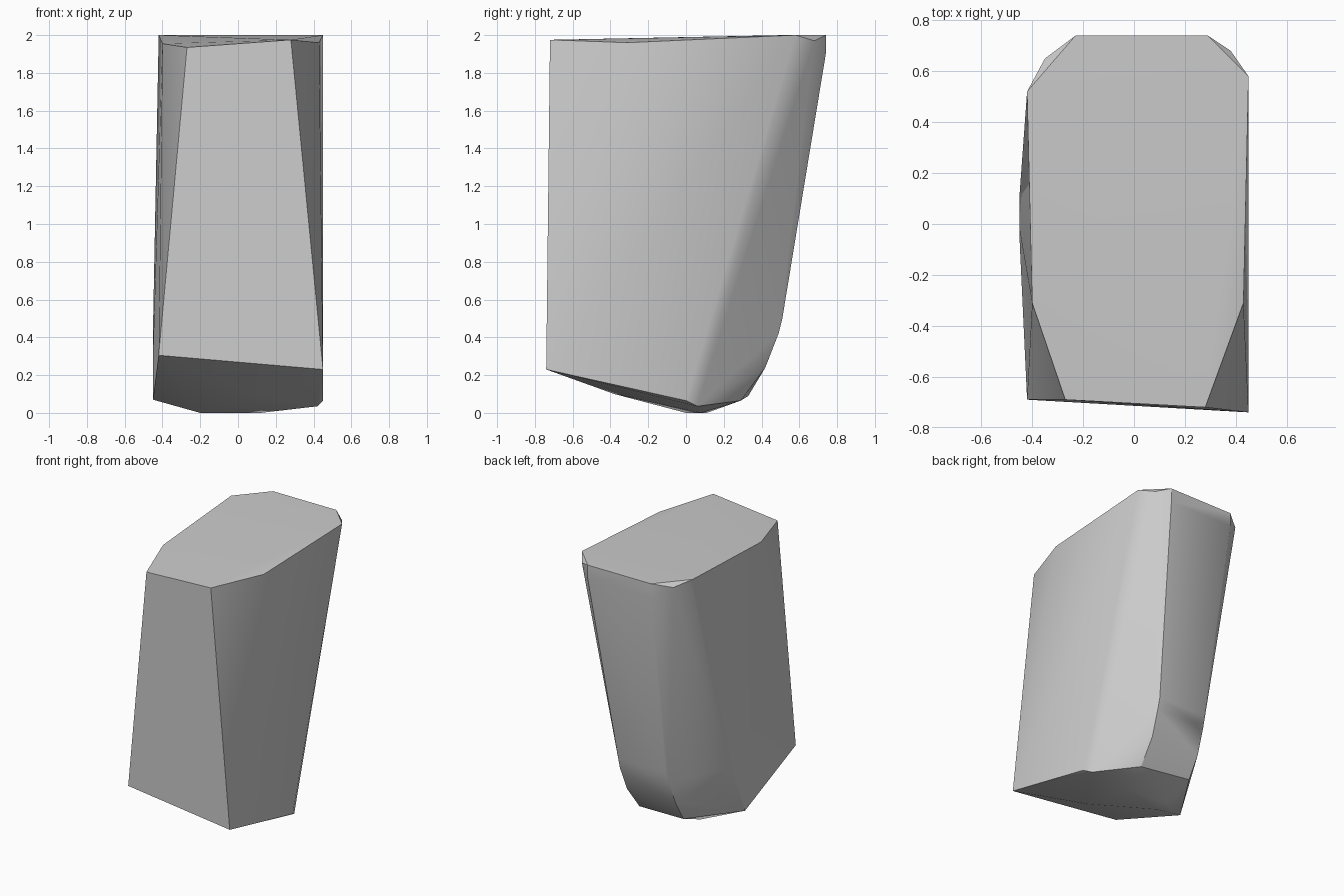
import bpy
import bmesh
from math import radians

default_cube = bpy.data.objects.get("Cube")
if default_cube:
    bpy.data.objects.remove(default_cube, do_unlink=True)


def make_material(name, colour):
    material = bpy.data.materials.new(name)
    material.use_nodes = True
    material.diffuse_color = colour
    material.node_tree.nodes["Principled BSDF"].inputs["Base Color"].default_value = colour
    return material


def make_hull(name, corner_groups, material):
    """Wrap a convex skin round the corner points and merge flat facets."""
    bm = bmesh.new()
    for group in corner_groups:
        for corner in group:
            bm.verts.new(corner)
    hull = bmesh.ops.convex_hull(bm, input=bm.verts[:])
    spare = [v for v in hull["geom_interior"] if isinstance(v, bmesh.types.BMVert)]
    bmesh.ops.delete(bm, geom=spare, context="VERTS")
    bmesh.ops.dissolve_limit(bm, angle_limit=radians(1),
                             verts=bm.verts[:], edges=bm.edges[:])
    bmesh.ops.recalc_face_normals(bm, faces=bm.faces[:])
    mesh = bpy.data.meshes.new(name)
    bm.to_mesh(mesh)
    bm.free()
    mesh.materials.append(material)
    block = bpy.data.objects.new(name, mesh)
    bpy.context.collection.objects.link(block)
    return block


# Slightly tilted top with clipped corners
top_rim = [
    (-.42, .52, 2), (-.23, .74, 2), (.29, .74, 2), (.45, .58, 2),
    (.43, -.31, 1.96), (.28, -.72, 1.975),
    (-.27, -.69, 1.935), (-.4, -.31, 1.955),
]

# Small chips below the rear top corners
rear_chips = [
    (-.35, .65, 1.97), (.38, .68, 1.97), (-.41, .53, 1.95),
    (.29, .74, 1.9), (-.23, .74, 1.9),
]

# Lower edge of the flat front
front_foot = [(-.42, -.69, .305), (.45, -.74, .23)]

# Curved rear heel, one edge on each side
rear_heel = [
    (.2, .51, .5), (.2, .49, .42), (.19, .42, .24), (.18, .29, .065),
    (-.19, .51, .5), (-.2, .49, .42), (-.21, .42, .24), (-.21, .33, .09),
]

# Side corners near the ground
side_feet = [
    (.45, 0, .065), (.42, .06, .035),
    (-.45, -.05, .07), (-.45, -.02, .31), (-.45, .11, .45),
]

# Narrow patch that touches the ground
ground_patch = [(-.2, 0, 0), (-.2, .11, 0), (.12, .08, 0), (.1, -.38, .1)]

stone_grey = make_material("stone grey", (.6, .6, .6, 1))
block = make_hull("stone_block",
                  [top_rim, rear_chips, front_foot, rear_heel, side_feet, ground_patch],
                  stone_grey)

# Smooth the rounded rear while the main edges stay crisp
for other in bpy.context.selected_objects:
    other.select_set(False)
block.select_set(True)
bpy.context.view_layer.objects.active = block
bpy.ops.object.shade_smooth_by_angle(angle=radians(30))
